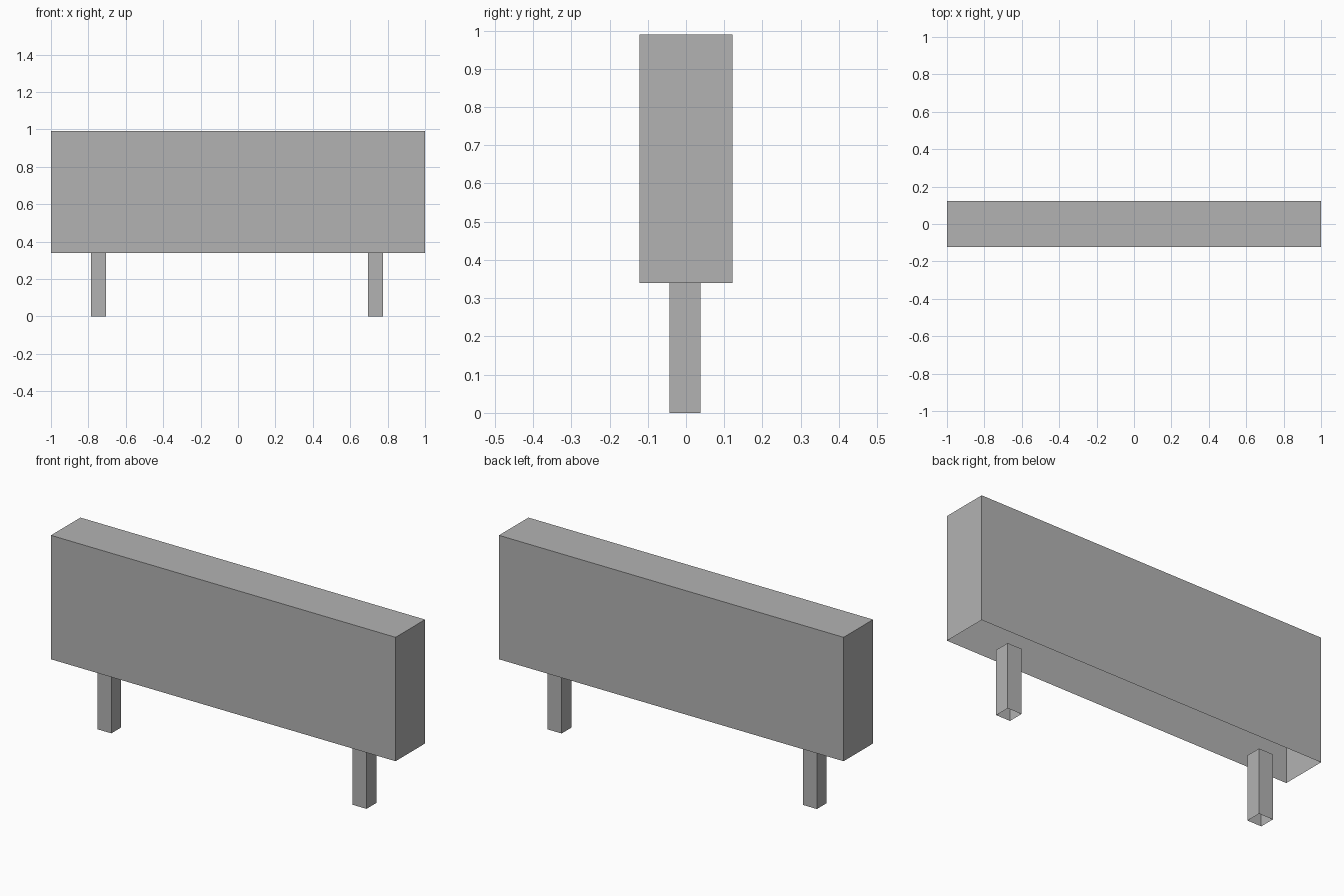
import bpy
import bmesh

cube = bpy.data.objects.get("Cube")
if cube:
    bpy.data.objects.remove(cube, do_unlink=True)

GREY = (0.45, 0.45, 0.45, 1.0)
grey = bpy.data.materials.new("plain_grey")
grey.use_nodes = True
grey.diffuse_color = GREY
grey.node_tree.nodes["Principled BSDF"].inputs["Base Color"].default_value = GREY


def open_box(name, low, high, open_top=False):
    """Thin-walled box without a floor, and optionally without a lid."""
    bm = bmesh.new()
    bmesh.ops.create_cube(bm, size=1)
    bm.normal_update()
    removed = [f for f in bm.faces
               if f.normal.z < -0.5 or (open_top and f.normal.z > 0.5)]
    bmesh.ops.delete(bm, geom=removed, context="FACES")
    for v in bm.verts:
        for i in range(3):
            v.co[i] = low[i] if v.co[i] < 0 else high[i]
    mesh = bpy.data.meshes.new(name)
    bm.to_mesh(mesh)
    bm.free()
    mesh.materials.append(grey)
    obj = bpy.data.objects.new(name, mesh)
    bpy.context.collection.objects.link(obj)
    return obj


# Long panel, hollow underneath
BASE = 0.34
open_box("panel", (-1, -0.122, BASE), (1, 0.122, 0.99))

# Two square legs, slightly off centre
LEG_WIDTH = 0.081
for name, x in (("right_leg", -0.786), ("left_leg", 0.695)):
    open_box(name, (x, -0.043, 0), (x + LEG_WIDTH, -0.043 + LEG_WIDTH, BASE),
             open_top=True)
